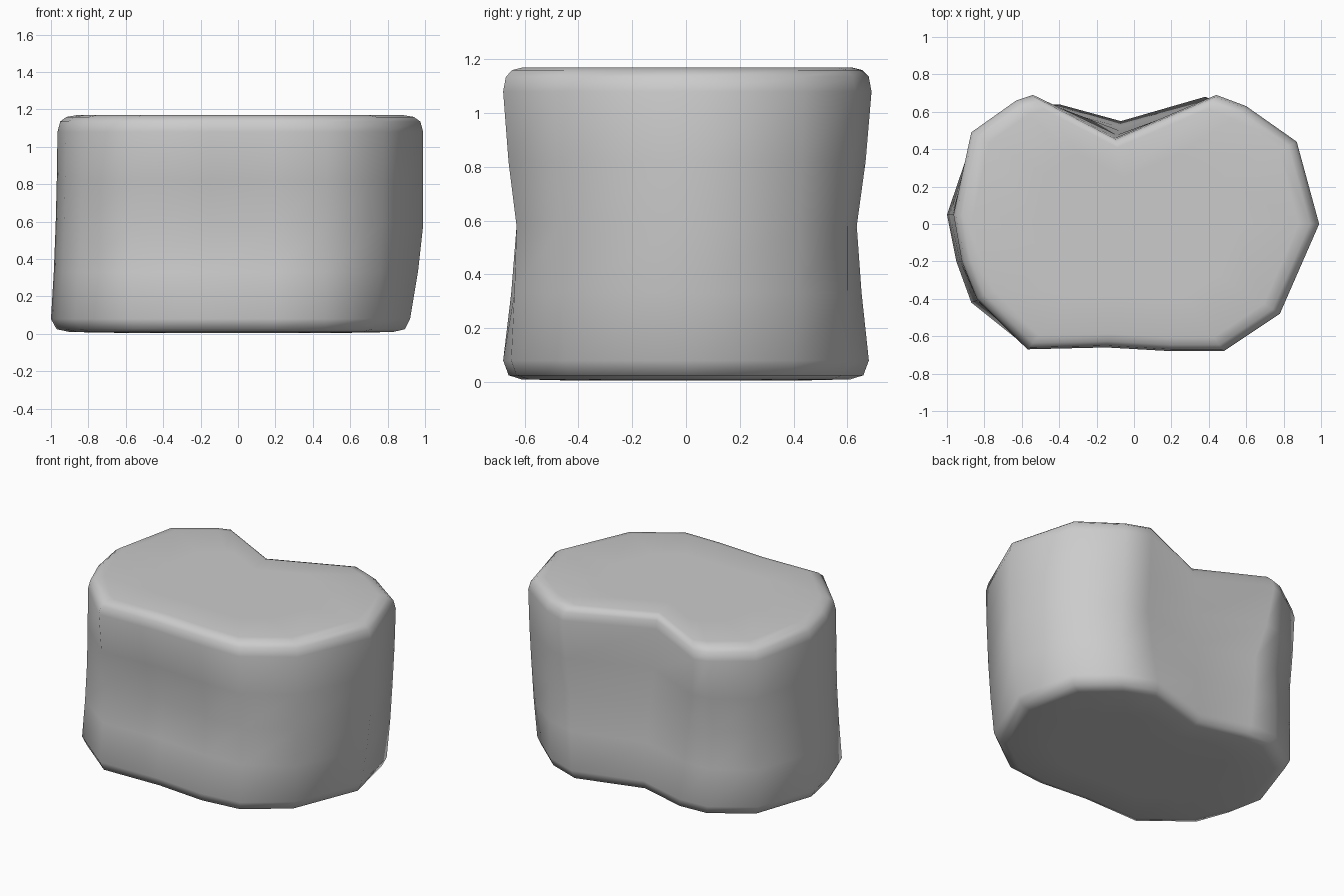
import bpy, bmesh

if "Cube" in bpy.data.objects:
    bpy.data.objects.remove(bpy.data.objects["Cube"])

# Outlines, counter-clockwise from the right side, at three heights
LOW = [(.92, 0), (.83, .40), (.60, .60), (.38, .68), (-.07, .55), (-.40, .64), (-.60, .63), (-.86, .46),
       (-1.0, .05), (-.95, -.2), (-.87, -.42), (-.57, -.66), (-.15, -.65), (.2, -.68), (.47, -.65), (.74, -.45)]
MID = [(.99, 0), (.86, .42), (.60, .60), (.42, .635), (-.08, .50), (-.45, .62), (-.62, .60), (-.85, .47),
       (-.975, .05), (-.93, -.2), (-.84, -.41), (-.57, -.60), (-.15, -.59), (.2, -.63), (.47, -.63), (.77, -.47)]
HIGH = [(.99, 0), (.87, .44), (.60, .63), (.44, .69), (-.10, .46), (-.54, .69), (-.63, .66), (-.87, .49),
        (-.965, .05), (-.92, -.2), (-.84, -.40), (-.57, -.67), (-.15, -.66), (.2, -.68), (.48, -.68), (.78, -.48)]


def blend(a, b, t):
    return [(p[0] + (q[0] - p[0]) * t, p[1] + (q[1] - p[1]) * t) for p, q in zip(a, b)]


# Rings from bottom to top: outline, height, scale toward the middle
rings = [
    (LOW, .005, .60), (LOW, .01, .90), (LOW, .025, .97), (LOW, .08, 1),
    (blend(LOW, MID, .6), .33, 1), (MID, .58, 1),
    (blend(MID, HIGH, .6), .82, 1), (HIGH, 1.08, 1),
    (HIGH, 1.135, .985), (HIGH, 1.16, .95), (HIGH, 1.17, .89), (HIGH, 1.17, .55),
]

# Rock stump body, lofted through the rings
bm = bmesh.new()
loops = [[bm.verts.new((x * s, y * s, z)) for x, y in o] for o, z, s in rings]
n = len(LOW)
for a, b in zip(loops, loops[1:]):
    for i in range(n):
        j = (i + 1) % n
        bm.faces.new((a[i], a[j], b[j], b[i]))
bm.faces.new(loops[0][::-1])
bm.faces.new(loops[-1])
bmesh.ops.recalc_face_normals(bm, faces=bm.faces)
for f in bm.faces:
    f.smooth = True
mesh = bpy.data.meshes.new("rock_block")
bm.to_mesh(mesh)
bm.free()
rock = bpy.data.objects.new("rock_block", mesh)
bpy.context.collection.objects.link(rock)
